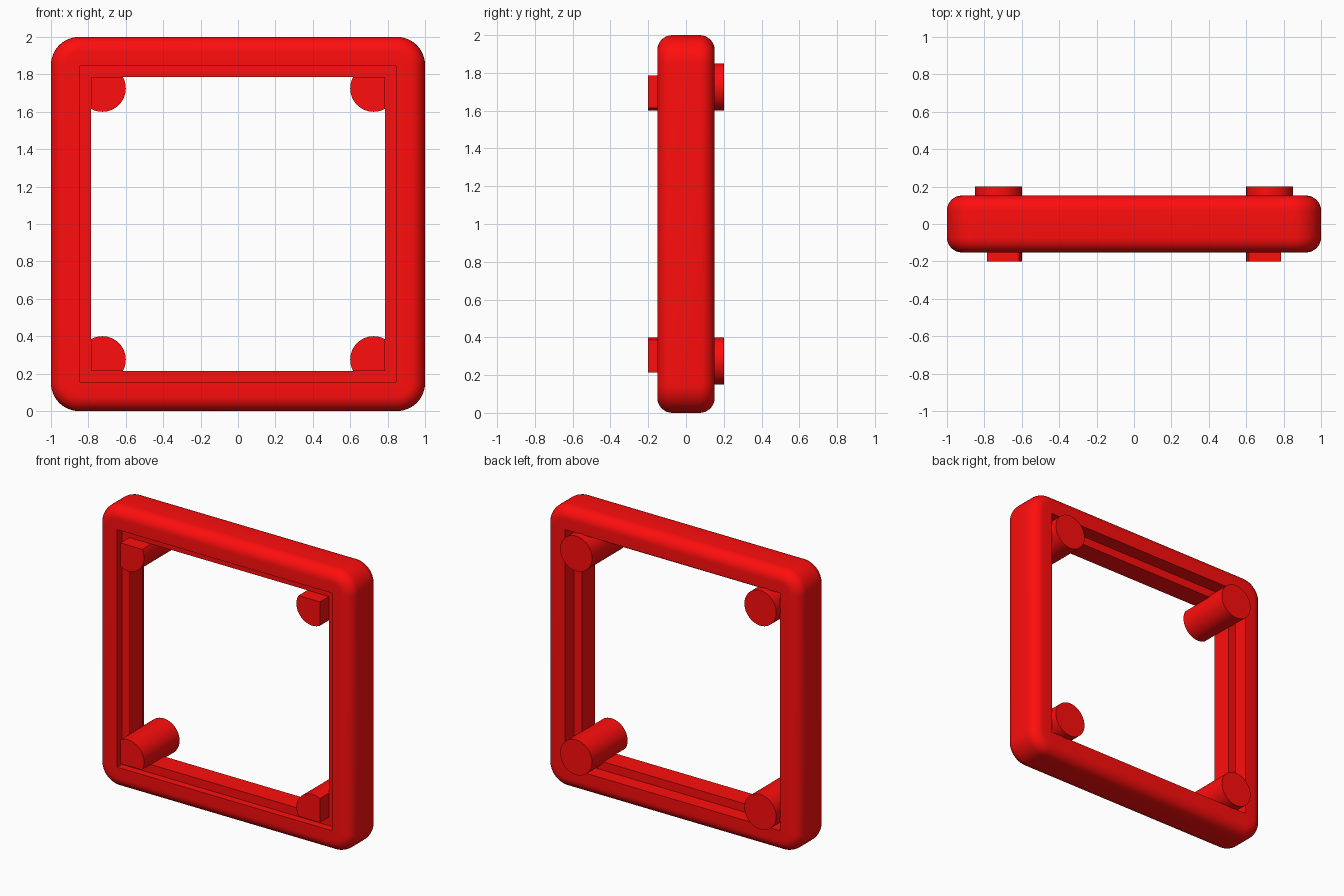
import bpy, bmesh
from math import sin, cos, pi, radians

if "Cube" in bpy.data.objects:
    bpy.data.objects.remove(bpy.data.objects["Cube"])

red = bpy.data.materials.new("red")
red.diffuse_color = (1.0, 0.004, 0.004, 1)
red.use_nodes = True
red.node_tree.nodes["Principled BSDF"].inputs["Base Color"].default_value = red.diffuse_color


def loft(name, loops, ring):
    """Skin a list of equal-length loops; ring joins last to first, otherwise caps."""
    bm = bmesh.new()
    rows = [[bm.verts.new(p) for p in loop] for loop in loops]
    pairs = list(zip(rows, rows[1:]))
    if ring:
        pairs.append((rows[-1], rows[0]))
    n = len(rows[0])
    for a, b in pairs:
        for i in range(n):
            j = (i + 1) % n
            bm.faces.new((a[i], a[j], b[j], b[i]))
    if not ring:
        bm.faces.new(rows[0])
        bm.faces.new(rows[-1])
    bmesh.ops.remove_doubles(bm, verts=bm.verts, dist=1e-5)
    bmesh.ops.recalc_face_normals(bm, faces=bm.faces)
    me = bpy.data.meshes.new(name)
    bm.to_mesh(me)
    bm.free()
    ob = bpy.data.objects.new(name, me)
    bpy.context.collection.objects.link(ob)
    me.materials.append(red)
    bpy.ops.object.select_all(action='DESELECT')
    ob.select_set(True)
    bpy.context.view_layer.objects.active = ob
    bpy.ops.object.shade_smooth_by_angle(angle=radians(35))
    return ob


def square_loop(half, r, y, steps=12):
    """Square outline in the xz plane with corner radius r (0 = sharp)."""
    pts = []
    for k, (sx, sz) in enumerate(((1, 1), (-1, 1), (-1, -1), (1, -1))):
        for i in range(steps + 1):
            a = pi / 2 * (k + i / steps)
            pts.append((sx * (half - r) + r * cos(a), y,
                        1 + sz * (half - r) + r * sin(a)))
    return pts


# Frame: rounded outside, stepped rebate inside
D, EDGE, CORNER = 0.152, 0.08, 0.15
outer = []
for side in (-1, 1):
    for i in range(9):
        a = pi / 2 * i / 8
        if side > 0:
            a = pi / 2 - a
        inset = EDGE * (1 - sin(a))
        outer.append(square_loop(1 - inset, CORNER - inset,
                                 side * (D - EDGE + EDGE * cos(a))))
steps = [(0.845, D), (0.845, 0.05), (0.785, 0.05),
         (0.785, -0.10), (0.845, -0.10), (0.845, -D)]
loft("frame", outer + [square_loop(h, 0, y) for h, y in steps], True)


# Corner pegs: round at the back, squared off against the lip at the front
def peg_loop(sx, sz, y, limit, n=64):
    pts = []
    for i in range(n):
        a = 2 * pi * i / n
        x = min(0.725 + 0.125 * cos(a), limit)
        z = min(0.725 + 0.125 * sin(a), limit)
        pts.append((sx * x, y, 1 + sz * z))
    return pts


for sx, side in ((-1, "left"), (1, "right")):
    for sz, level in ((-1, "lower"), (1, "upper")):
        loft(f"peg_{level}_{side}",
             [peg_loop(sx, sz, -0.2, 0.785), peg_loop(sx, sz, -0.05, 0.785),
              peg_loop(sx, sz, -0.05, 1), peg_loop(sx, sz, 0.2, 1)], False)
